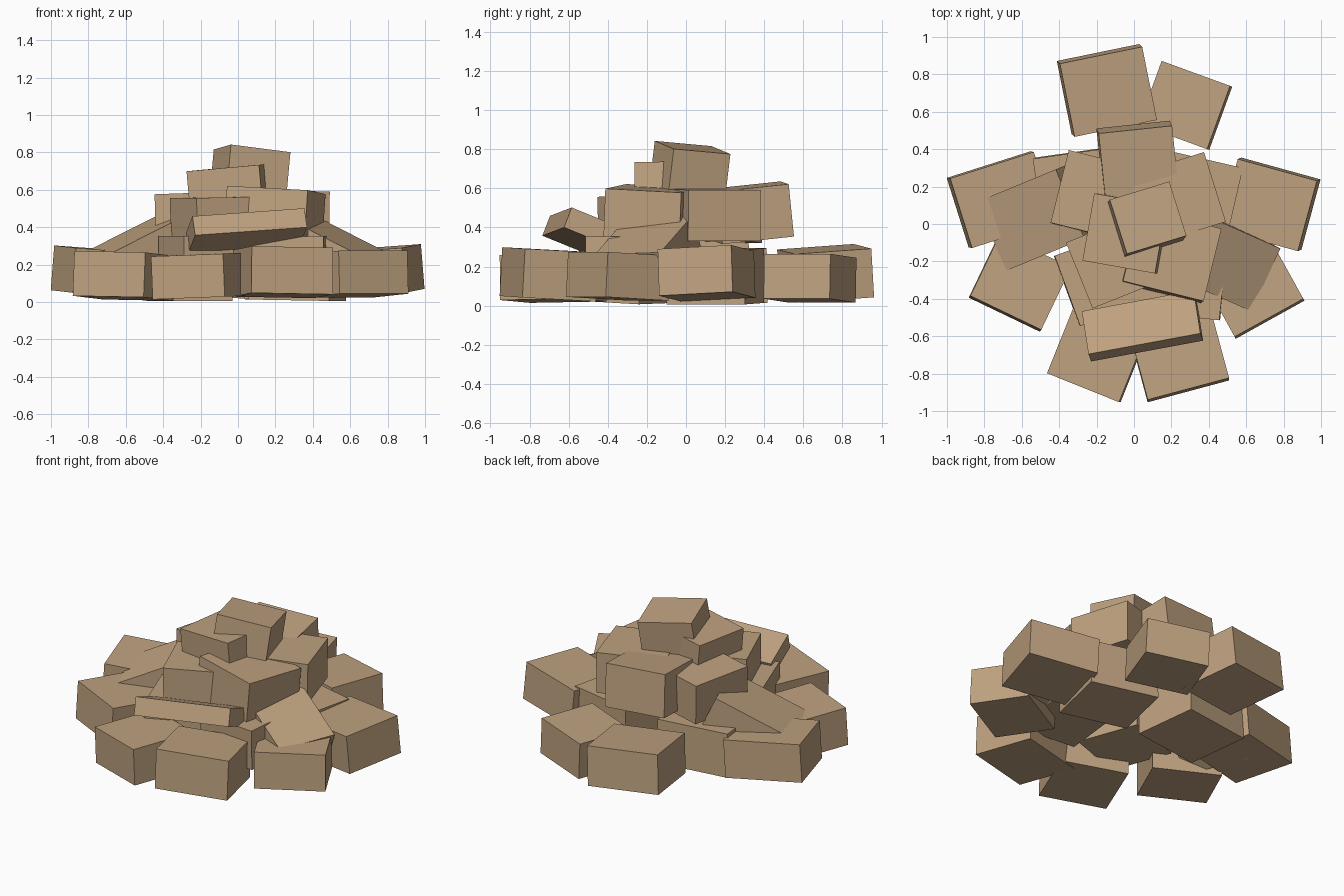
import bpy
from math import radians
from mathutils import Euler, Matrix, Vector

if "Cube" in bpy.data.objects:
    bpy.data.objects.remove(bpy.data.objects["Cube"])

card = bpy.data.materials.new("cardboard_tan")
card.diffuse_color = (0.52, 0.36, 0.215, 1)
card.use_nodes = True
card.node_tree.nodes["Principled BSDF"].inputs["Base Color"].default_value = card.diffuse_color


def box(name, centre, size, turn):
    """Flat-sided box; turn is (roll, pitch, heading) in degrees."""
    bpy.ops.mesh.primitive_cube_add(size=1)
    ob = bpy.context.object
    ob.name = name
    m = (Matrix.Translation(Vector(centre))
         @ Euler([radians(a) for a in turn]).to_matrix().to_4x4()
         @ Matrix.Diagonal((*size, 1)))
    ob.data.transform(m)
    ob.data.materials.append(card)
    return ob


# outer ring lying on the ground, outer edges slightly raised
box("ring_box_back_left", (-.145, .714, .165), (.45, .40, .25), (4, 3, 11.6))
box("ring_box_back_right", (.275, .634, .140), (.39, .36, .23), (0, -3, -20))
box("ring_box_right", (.725, .105, .165), (.44, .39, .24), (3, -4, -15.4))
box("ring_box_left", (-.710, .130, .160), (.47, .39, .24), (2, 4, 17.6))
box("ring_box_front_left", (-.610, -.313, .140), (.42, .37, .24), (-3, 1, -25.6))
box("ring_box_front_right", (.635, -.345, .150), (.42, .37, .23), (-3, 0, 29))
box("ring_box_near_left", (-.190, -.680, .140), (.415, .42, .23), (1, -2, -21.9))
box("ring_box_near_right", (.240, -.700, .160), (.45, .39, .25), (-3, 1, 15))

# inner boxes of the lowest layer
box("inner_box_front_left", (-.170, -.290, .225), (.40, .40, .25), (0, 1, 20))
box("inner_box_front_right", (.280, -.295, .225), (.40, .40, .25), (0, -1, -6))
box("inner_box_back_left", (-.285, .180, .150), (.46, .41, .28), (1, 0, 8))
box("inner_box_back_right", (.320, .150, .150), (.44, .41, .28), (0, 1, -13))

# boxes that slid down the sides
box("sliding_box_left", (-.505, .040, .255), (.50, .40, .24), (0, -25, 22.4))
box("sliding_box_right", (.470, -.190, .255), (.46, .37, .24), (2, 25, -24))
box("sliding_slab_front", (.045, -.545, .383), (.61, .25, .11), (-22, -4, 10.5))

# middle layer
box("middle_box_back_right", (.230, .135, .465), (.42, .39, .26), (0, 1, 17.4))
box("middle_box_back", (.020, .335, .475), (.395, .37, .27), (6, 2, 6))
box("middle_box_left", (-.200, .150, .455), (.40, .40, .25), (-1, -2, -14))
box("middle_box_front_right", (.196, -.170, .465), (.445, .40, .27), (-3, 3, -14))
box("middle_box_front_left", (-.105, -.200, .435), (.40, .38, .25), (0, -1, 22))

# top of the pile
box("upper_box", (-.040, -.050, .605), (.395, .365, .23), (1, -5, -10))
box("top_box", (.065, .020, .695), (.335, .305, .23), (-5, 7, 17))
